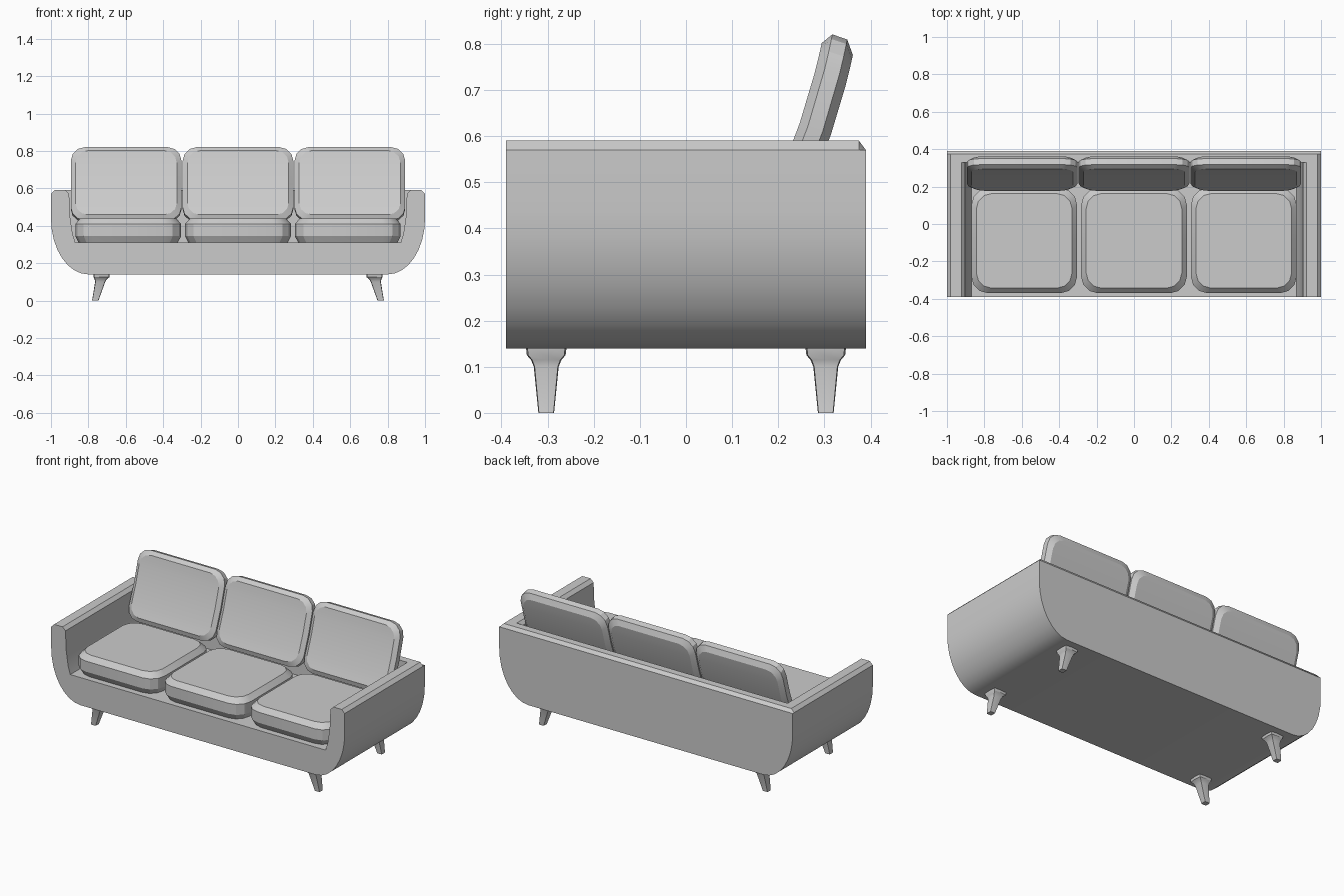
import bpy, bmesh
from math import sin, cos, pi, radians

if "Cube" in bpy.data.objects:
    bpy.data.objects.remove(bpy.data.objects["Cube"])


def make(name, verts, faces, angle=30):
    me = bpy.data.meshes.new(name)
    me.from_pydata(verts, [], faces)
    bm = bmesh.new()
    bm.from_mesh(me)
    bmesh.ops.recalc_face_normals(bm, faces=bm.faces)
    bm.to_mesh(me)
    bm.free()
    ob = bpy.data.objects.new(name, me)
    bpy.context.collection.objects.link(ob)
    bpy.ops.object.select_all(action='DESELECT')
    ob.select_set(True)
    bpy.context.view_layer.objects.active = ob
    if angle:
        bpy.ops.object.shade_smooth_by_angle(angle=radians(angle))
    return ob


def loft(rings, caps=True):
    n = len(rings[0])
    verts = [p for r in rings for p in r]
    faces = [(k*n + i, k*n + (i+1) % n, (k+1)*n + (i+1) % n, (k+1)*n + i)
             for k in range(len(rings)-1) for i in range(n)]
    if caps:
        faces += [tuple(range(n)), tuple(range(len(verts)-n, len(verts)))]
    return verts, faces


def mirrored(half):
    return half + [(-x, z) for x, z in reversed(half)]


# Frame: rounded tub section, top rear edge chamfered
outer = mirrored([(0.8 + 0.2*sin(a), 0.44 - 0.3*cos(a))
                  for a in [i*pi/16 for i in range(9)]] + [(1, 0.57), (0.98, 0.59)])
rings = [[(x, y, min(z, top)) for x, z in outer]
         for y, top in ((-0.39, 1), (0.375, 1), (0.39, 0.57))]
frame = make("sofa_frame", *loft(rings), angle=0)

# Seat well cut out of the frame, leaving arms and back
inner = mirrored([(0.87, 0.31), (0.885, 0.36), (0.898, 0.45), (0.903, 0.57),
                  (0.923, 0.59), (0.923, 0.7)])
well = make("well_cutter", *loft([[(x, y, z) for x, z in inner] for y in (-0.5, 0.33)]), angle=0)
well.hide_render = True
mod = frame.modifiers.new("well", 'BOOLEAN')
mod.operation = 'DIFFERENCE'
mod.solver = 'EXACT'
mod.object = well
bpy.ops.object.select_all(action='DESELECT')
frame.select_set(True)
bpy.context.view_layer.objects.active = frame
bpy.ops.object.modifier_apply(modifier="well")
bpy.data.objects.remove(well)
bpy.ops.object.shade_smooth_by_angle(angle=radians(30))


def cushion(name, w, h, r, layers, place):
    """Rounded slab; layers are (thickness position, inset) pairs."""
    rings = []
    for t, inset in layers:
        hw, hh, rr = w - inset, h - inset, r - inset*0.3
        low = [(hw - rr + rr*sin(a), -(hh - rr + rr*cos(a)))
               for a in [i*pi/6 for i in range(4)]]
        rows = low + [(hw, 0)] + [(x, -v) for x, v in reversed(low)]
        rings.append([place(x, v, t) for x, v in mirrored(rows)])
    n = len(rings[0])
    verts, faces = loft(rings, caps=False)
    for base in (0, (len(rings)-1)*n):
        faces += [(base+i, base+i+1, base+n-2-i, base+n-1-i) for i in range(n//2 - 1)]
    return make(name, verts, faces, angle=25)


tilt, back_h = radians(18.8), 0.206
for i, side in ((-1, "left"), (0, "middle"), (1, "right")):
    # Seat cushions
    cushion("seat_cushion_" + side, 0.283, 0.28, 0.09,
            ((0.0, 0.018), (0.035, 0), (0.1, 0), (0.13, 0.027)),
            lambda x, v, t: (x + i*0.587, v - 0.09, 0.31 + t))

    # Back cushions: leaned back and gently bowed
    def lean(x, v, t):
        t -= 0.014*(1 - (v/back_h)**2)
        return (x + i*0.598, 0.267 + v*sin(tilt) - t*cos(tilt),
                0.62 + v*cos(tilt) + t*sin(tilt))
    cushion("back_cushion_" + side, 0.296, back_h, 0.075,
            ((-0.036, 0.028), (-0.017, 0), (0.017, 0), (0.036, 0.025)), lean)

# Splayed legs: (height, centre x, half width)
leg = ((0.142, 0.73, 0.044), (0.125, 0.73, 0.042), (0.115, 0.734, 0.033),
       (0.1, 0.737, 0.027), (0.0, 0.763, 0.017))
section = ((1, 0), (0.93, 0.93), (0, 1), (-0.93, 0.93),
           (-1, 0), (-0.93, -0.93), (0, -1), (0.93, -0.93))
for sx, a in ((-1, "left"), (1, "right")):
    for sy, b in ((-1, "front"), (1, "back")):
        rings = [[(sx*(cx + px*r), sy*0.303 + py*r, z) for px, py in section]
                 for z, cx, r in leg]
        make(f"{b}_{a}_leg", *loft(rings))
